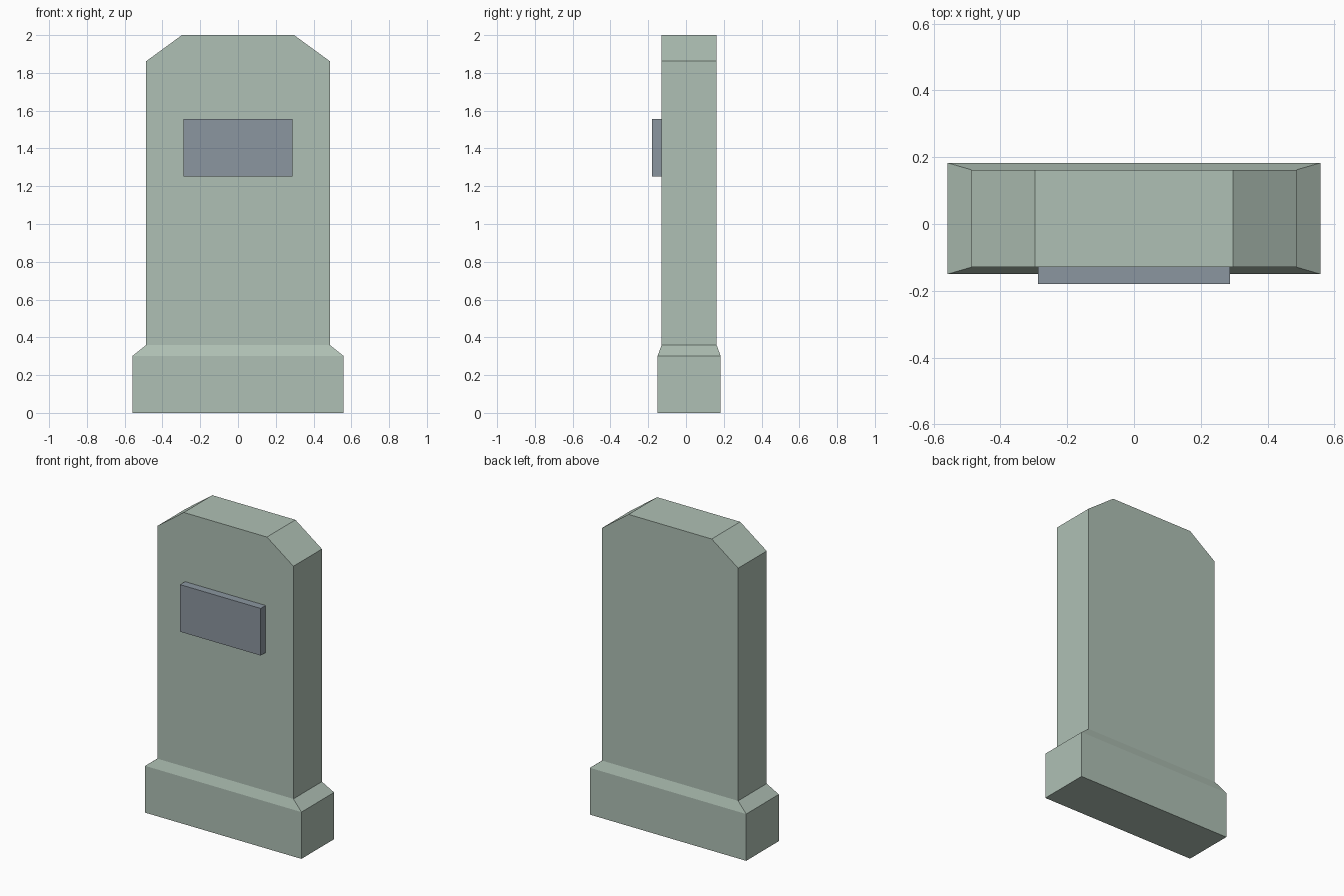
import bpy
import bmesh

if "Cube" in bpy.data.objects:
    bpy.data.objects.remove(bpy.data.objects["Cube"])


def material(name, color):
    mat = bpy.data.materials.new(name)
    mat.diffuse_color = (*color, 1.0)
    mat.use_nodes = True
    mat.node_tree.nodes["Principled BSDF"].inputs["Base Color"].default_value = mat.diffuse_color
    return mat


def loft(name, rings, mat):
    """Closed flat-shaded solid through rings with equal point counts."""
    bm = bmesh.new()
    loops = [[bm.verts.new(p) for p in ring] for ring in rings]
    for a, b in zip(loops, loops[1:]):
        for i in range(len(a)):
            j = (i + 1) % len(a)
            bm.faces.new((a[i], a[j], b[j], b[i]))
    bm.faces.new(loops[0])
    bm.faces.new(loops[-1])
    bmesh.ops.recalc_face_normals(bm, faces=bm.faces)
    mesh = bpy.data.meshes.new(name)
    bm.to_mesh(mesh)
    bm.free()
    mesh.materials.append(mat)
    obj = bpy.data.objects.new(name, mesh)
    bpy.context.collection.objects.link(obj)
    return obj


def rect(x, y0, y1, z):
    return [(-x, y0, z), (x, y0, z), (x, y1, z), (-x, y1, z)]


stone = material("pale green stone", (0.43, 0.53, 0.46))
slate = material("blue grey slate", (0.26, 0.305, 0.35))

SLAB_X, FRONT, BACK, SLAB_Z = 0.486, -0.129, 0.162, 0.36

# Plinth: straight block with a sloped shoulder up to the slab
loft("plinth", [rect(0.558, -0.15, 0.183, 0.0),
                rect(0.558, -0.15, 0.183, 0.302),
                rect(SLAB_X, FRONT, BACK, SLAB_Z)], stone)

# Slab: front outline with clipped top corners, mirrored and extruded in depth
half = [(SLAB_X, SLAB_Z), (SLAB_X, 1.862), (0.297, 2.0)]
outline = half + [(-x, z) for x, z in reversed(half)]
loft("slab", [[(x, y, z) for x, z in outline] for y in (FRONT, BACK)], stone)

# Plaque on the front face
loft("plaque", [rect(0.288, -0.18, FRONT, z) for z in (1.252, 1.556)], slate)
